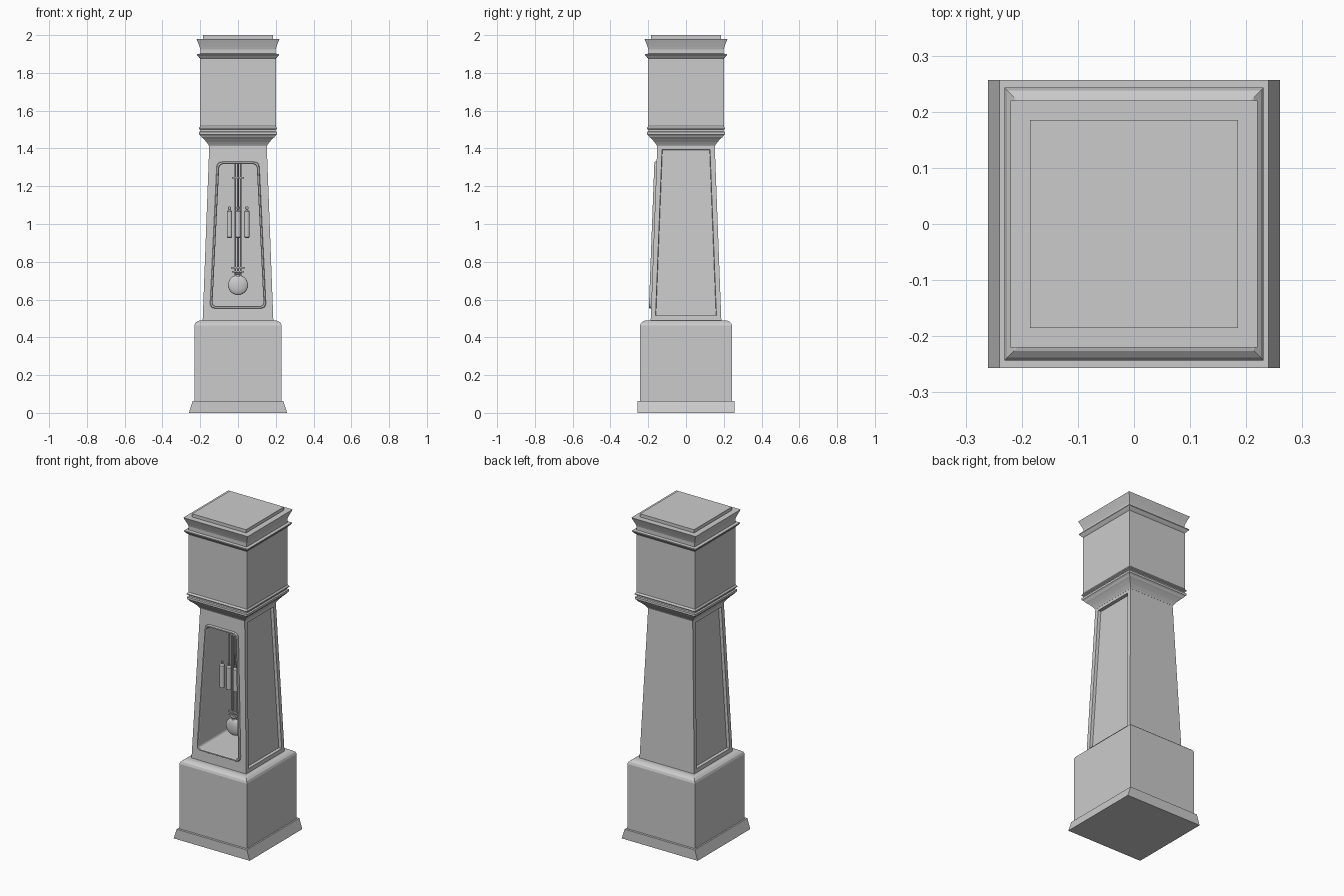
import bpy, bmesh, math
from mathutils import Vector

if "Cube" in bpy.data.objects:
    bpy.data.objects.remove(bpy.data.objects["Cube"])


def make_object(name, bm):
    bmesh.ops.recalc_face_normals(bm, faces=bm.faces[:])
    me = bpy.data.meshes.new(name)
    bm.to_mesh(me)
    bm.free()
    ob = bpy.data.objects.new(name, me)
    bpy.context.collection.objects.link(ob)
    return ob


def loft(name, loops, ring=False):
    """Skin matching loops; cap the ends, or join last to first if ring."""
    bm = bmesh.new()
    vs = [[bm.verts.new(p) for p in lp] for lp in loops]
    n = len(vs[0])
    pairs = list(zip(vs, vs[1:])) + ([(vs[-1], vs[0])] if ring else [])
    for a, b in pairs:
        for i in range(n):
            j = (i + 1) % n
            bm.faces.new((a[i], a[j], b[j], b[i]))
    if not ring:
        bm.faces.new(vs[0])
        bm.faces.new(vs[-1])
    return make_object(name, bm)


def stack(name, profile):
    """Rectangular moulding from (half x, half y, z) levels."""
    return loft(name, [[(-x, -y, z), (x, -y, z), (x, y, z), (-x, y, z)]
                       for x, y, z in profile])


def smooth(ob):
    bpy.ops.object.select_all(action='DESELECT')
    ob.select_set(True)
    bpy.context.view_layer.objects.active = ob
    bpy.ops.object.shade_smooth_by_angle(angle=math.radians(35))


def turned(name, x, y, profile, seg=20):
    """Round part about a vertical axis from (radius, z) levels."""
    ob = loft(name, [[(x + r * math.cos(2 * math.pi * i / seg),
                       y + r * math.sin(2 * math.pi * i / seg), z)
                      for i in range(seg)] for r, z in profile])
    smooth(ob)
    return ob


def rod(name, x, y, r, z0, z1):
    return turned(name, x, y, [(r, z0), (r, z1)], 10)


# Skirting and pedestal
stack("skirting", [(0.26, 0.257, 0), (0.24, 0.257, 0.062)])
stack("pedestal", [(0.231, 0.243, 0.05), (0.231, 0.243, 0.463), (0.226, 0.238, 0.476),
                   (0.214, 0.226, 0.486), (0.2, 0.212, 0.49)])

# Tapered trunk with recessed side panels
Z0, Z1, W0, W1 = 0.49, 1.42, 0.187, 0.152


def trunk_half(z):
    return W0 + (W1 - W0) * (z - Z0) / (Z1 - Z0)


trunk = stack("trunk", [(W0, W0, Z0), (W1, W1, Z1)])
bm = bmesh.new()
bm.from_mesh(trunk.data)
bm.normal_update()
sides = [f for f in bm.faces if abs(f.normal.x) > 0.9]
bmesh.ops.inset_individual(bm, faces=sides, thickness=0.036, depth=0)
bmesh.ops.inset_individual(bm, faces=sides, thickness=0.003, depth=-0.018)
bm.to_mesh(trunk.data)
bm.free()


# Door opening outline: trapezoid with rounded corners
def outline(inset, radius, seg=5):
    zb, zt = 0.553 + inset, 1.33 - inset
    xb, xt = 0.149 - inset, 0.112 - inset
    corners = [Vector(c) for c in ((-xb, zb), (xb, zb), (xt, zt), (-xt, zt))]
    pts = []
    for i, c in enumerate(corners):
        a = c + (corners[i - 1] - c).normalized() * radius
        b = c + (corners[(i + 1) % 4] - c).normalized() * radius
        for k in range(seg + 1):
            t = k / seg
            pts.append(a * (1 - t) ** 2 + c * 2 * t * (1 - t) + b * t * t)
    return pts


def on_front(pts, off):
    return [(p.x, -trunk_half(p.y) - off, p.y) for p in pts]


inner = outline(0.013, 0.022)
cutter = loft("case_cutter", [[(p.x, -0.3, p.y) for p in inner],
                              [(p.x, 0.135, p.y) for p in inner]])
cutter.hide_render = True
cut = trunk.modifiers.new("hollow", 'BOOLEAN')
cut.operation = 'DIFFERENCE'
cut.solver = 'EXACT'
cut.object = cutter
bpy.context.view_layer.objects.active = trunk
trunk.select_set(True)
bpy.ops.object.modifier_apply(modifier=cut.name)
bpy.data.objects.remove(cutter)

# Door frame moulding around the opening
loft("door_frame", [on_front(outline(0, 0.03), -0.004), on_front(outline(0, 0.03), 0.007),
                    on_front(outline(0.003, 0.028), 0.012), on_front(outline(0.010, 0.024), 0.012),
                    on_front(outline(0.013, 0.022), 0.007), on_front(outline(0.013, 0.022), -0.004)],
     ring=True)

# Hood: lower moulding, case and cornice
hood = [(0.153, 1.412), (0.157, 1.42), (0.168, 1.435), (0.182, 1.45), (0.194, 1.461),
        (0.198, 1.468), (0.206, 1.475), (0.206, 1.488), (0.198, 1.491), (0.198, 1.499),
        (0.207, 1.503), (0.207, 1.508), (0.2, 1.518), (0.2, 1.875),
        (0.207, 1.882), (0.217, 1.894), (0.217, 1.9), (0.199, 1.902), (0.199, 1.925),
        (0.204, 1.94), (0.211, 1.958), (0.22, 1.98)]
stack("hood", [(h, h, z) for h, z in hood])
stack("top_cap", [(0.185, 0.185, 1.975), (0.185, 0.185, 2.0)])

# Pendulum: rods, crossbars and bob
PY = -0.04
for i, x in enumerate((-0.015, 0, 0.015)):
    rod(f"pendulum_rod_{i + 1}", x, PY, 0.0045, 0.725, 1.317)
for i, (z, w) in enumerate(((1.245, 0.033), (0.768, 0.036), (0.747, 0.033))):
    bar = stack(f"pendulum_crossbar_{i + 1}", [(w, 0.006, z - 0.004), (w, 0.006, z + 0.004)])
    bar.location.y = PY
turned("pendulum_neck", 0, PY, [(0.022, 0.742), (0.012, 0.732), (0.01, 0.715)])
bpy.ops.mesh.primitive_uv_sphere_add(segments=28, ring_count=14, radius=0.053,
                                     location=(0, PY, 0.677))
bob = bpy.context.object
bob.name = "pendulum_bob"
bob.scale.y = 0.35
smooth(bob)

# Hanging weights with hooks
WY = -0.09
for i, x in enumerate((-0.045, 0.001, 0.047)):
    turned(f"weight_{i + 1}", x, WY, [(0.011, 0.927), (0.0145, 0.931), (0.0145, 1.066),
                                      (0.011, 1.07), (0.004, 1.073), (0.004, 1.08)])
    bpy.ops.mesh.primitive_torus_add(location=(x, WY, 1.085), rotation=(math.pi / 2, 0, 0),
                                     major_radius=0.007, minor_radius=0.002,
                                     major_segments=14, minor_segments=6)
    bpy.context.object.name = f"weight_hook_{i + 1}"
rod("weight_cord", 0.001, WY, 0.002, 1.09, 1.317)
